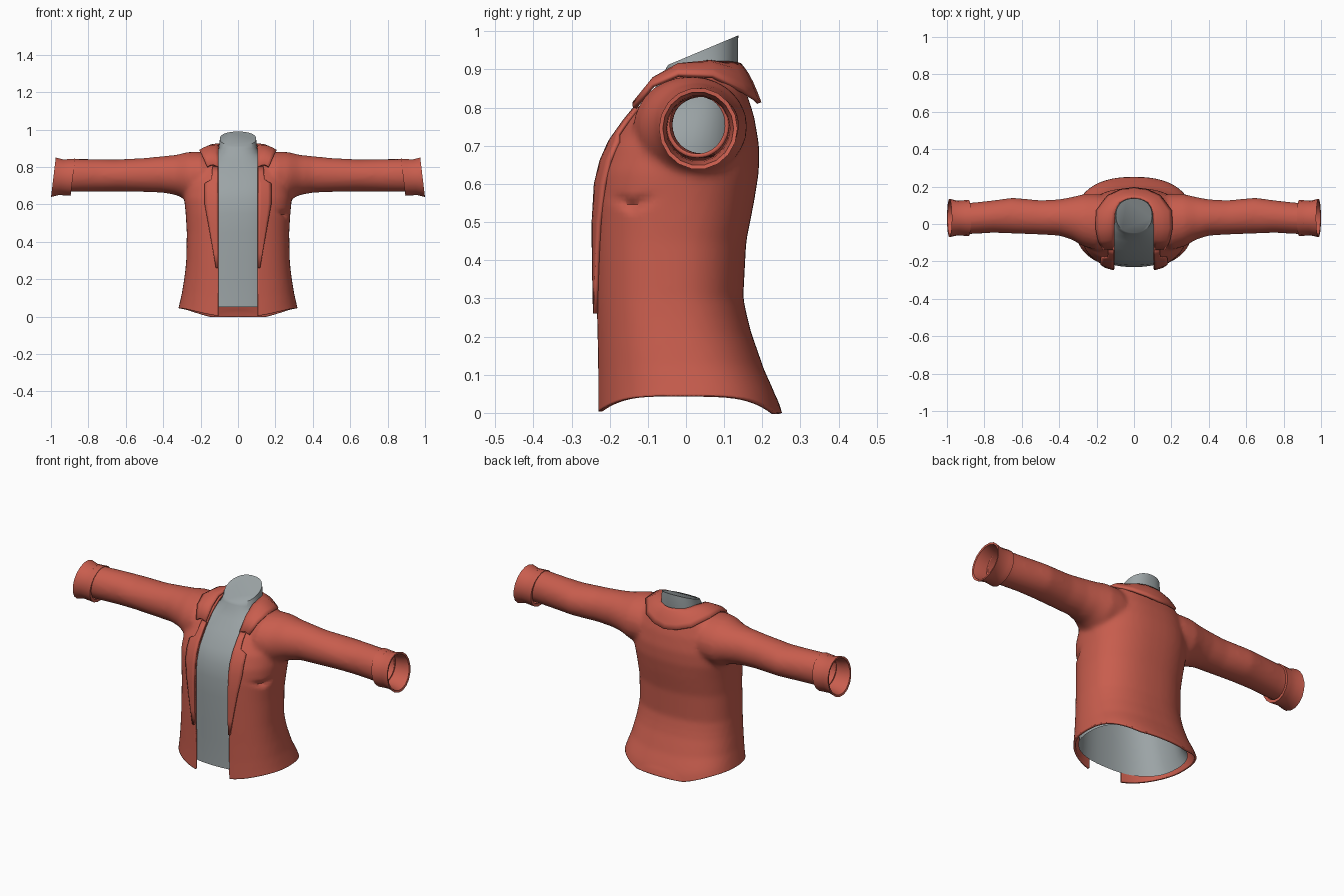
import bpy, bmesh, math
from mathutils import Vector
from mathutils.bvhtree import BVHTree

cube = bpy.data.objects.get("Cube")
if cube:
    bpy.data.objects.remove(cube)


def material(name, rgb):
    m = bpy.data.materials.new(name)
    m.use_nodes = True
    m.diffuse_color = (*rgb, 1)
    m.node_tree.nodes["Principled BSDF"].inputs["Base Color"].default_value = (*rgb, 1)
    return m


RED = material("jacket red", (0.58, 0.11, 0.075))
GREY = material("shirt grey", (0.33, 0.37, 0.38))


def make(name, bm, mat, thickness=0, offset=-1, angle=40):
    bmesh.ops.recalc_face_normals(bm, faces=bm.faces)
    me = bpy.data.meshes.new(name)
    bm.to_mesh(me)
    bm.free()
    ob = bpy.data.objects.new(name, me)
    bpy.context.collection.objects.link(ob)
    me.materials.append(mat)
    if thickness:
        s = ob.modifiers.new("thickness", 'SOLIDIFY')
        s.thickness, s.offset = thickness, offset
    bpy.ops.object.select_all(action='DESELECT')
    bpy.context.view_layer.objects.active = ob
    ob.select_set(True)
    bpy.ops.object.shade_smooth_by_angle(angle=math.radians(angle))
    return ob


def loft(bm, rings, closed=True, caps=(False, False)):
    rows = [[bm.verts.new(p) for p in r] for r in rings]
    n = len(rows[0])
    for a, b in zip(rows, rows[1:]):
        for i in range(n if closed else n - 1):
            j = (i + 1) % n
            bm.faces.new((a[i], a[j], b[j], b[i]))
    for row, cap in zip((rows[0], rows[-1]), caps):
        if cap:
            bm.faces.new(row)


def body_ring(z, half_width, front, back, power=2.4, n=48):
    pts = []
    for i in range(n):
        t = 2 * math.pi * i / n
        c, s = math.cos(t), math.sin(t)
        x = math.copysign(abs(c) ** (2 / power), c) * half_width
        y = math.copysign(abs(s) ** (2 / power), s) * (back - front) / 2
        pts.append(Vector((x, y + (front + back) / 2, z)))
    return pts


def sleeve_ring(side, x, yc, zc, ry, rz, n=28):
    return [Vector((side * x, yc + ry * math.cos(2 * math.pi * i / n),
                    zc + rz * math.sin(2 * math.pi * i / n))) for i in range(n)]


# Torso sections: height, half width, front, back
TORSO = [(-.06, .33, -.237, .27), (.03, .313, -.238, .243), (.1, .3, -.238, .205),
         (.2, .287, -.24, .172), (.3, .277, -.243, .15), (.45, .274, -.246, .158),
         (.55, .28, -.246, .178), (.63, .288, -.236, .191), (.7, .282, -.21, .192),
         (.78, .26, -.153, .178), (.84, .23, -.1, .158), (.89, .16, -.04, .143),
         (.912, .1, -.01, .13)]
# Sleeve sections: x, centre y, centre z, radius y, radius z
SLEEVE = [(.12, .02, .74, .13, .11), (.2, .01, .75, .15, .133), (.27, .02, .75, .14, .13),
          (.33, .03, .757, .115, .108), (.4, .035, .76, .097, .098), (.5, .035, .757, .092, .091),
          (.65, .045, .754, .096, .086), (.75, .04, .755, .087, .087), (.87, .03, .755, .084, .088),
          (.95, .03, .755, .084, .088)]

# Jacket: torso and sleeves fused into one skin, then opened at front, hem and wrists
bm = bmesh.new()
loft(bm, [body_ring(*r) for r in TORSO], caps=(True, True))
for side in (-1, 1):
    loft(bm, [sleeve_ring(side, *r) for r in SLEEVE], caps=(True, True))
solid = make("jacket_solid", bm, RED)
fuse = solid.modifiers.new("fuse", 'REMESH')
fuse.mode, fuse.voxel_size = 'VOXEL', 0.012
relax = solid.modifiers.new("relax", 'SMOOTH')
relax.factor, relax.iterations = 0.5, 8
depsgraph = bpy.context.evaluated_depsgraph_get()
bm = bmesh.new()
bm.from_mesh(solid.evaluated_get(depsgraph).to_mesh())
bpy.data.objects.remove(solid)
surface = BVHTree.FromBMesh(bm)

OPEN = 0.106
for co, no, clear in (((0, 0, 0), (0, 0, -1), True), ((.91, 0, 0), (1, 0, 0), True),
                      ((-.91, 0, 0), (-1, 0, 0), True), ((OPEN, 0, 0), (1, 0, 0), False),
                      ((-OPEN, 0, 0), (1, 0, 0), False)):
    bmesh.ops.bisect_plane(bm, geom=bm.verts[:] + bm.edges[:] + bm.faces[:],
                           plane_co=co, plane_no=no, clear_outer=clear)
gap = [f for f in bm.faces if abs(f.calc_center_median().x) < OPEN
       and f.calc_center_median().y < .09]
bmesh.ops.delete(bm, geom=gap, context='FACES')
for v in bm.verts:
    x, y, z = v.co
    if z < .25:  # hem rises at the sides
        lift = .045 * (1 - min(1, abs(y) / .235) ** 4)
        v.co.z += lift * (1 - z / .25)
    if x > .15 and y < 0:  # small pinched fold on the left side
        d = ((y + .14) / .04) ** 2 + ((z - .545 - .3 * abs(y + .14)) / .014) ** 2
        v.co.x -= .02 * math.exp(-d)
make("jacket", bm, RED, .011, angle=50)

# Lapels laid on the jacket front: height, outer edge
LAPEL = [(.26, .117), (.34, .13), (.42, .144), (.5, .158), (.6, .176), (.66, .177),
         (.71, .176), (.73, .142), (.765, .137), (.8, .136)]
for side, label in ((1, "left"), (-1, "right")):
    bm = bmesh.new()
    rows = []
    for z, outer in LAPEL:
        row = []
        for k in range(5):
            x = side * (OPEN + (outer - OPEN) * k / 4)
            hit = surface.ray_cast(Vector((x, -1, z)), Vector((0, 1, 0)))[0]
            row.append(Vector((x, hit.y - .005, z)))
        rows.append(row)
    loft(bm, rows, closed=False)
    make(label + "_lapel", bm, RED, .012, 0)

# Turned-down collar: inner edge and outer edge, from the front round to the back
COLLAR = [((.107, -.135, .8), (.165, -.135, .8)), ((.106, -.08, .868), (.19, -.088, .858)),
          ((.105, -.02, .908), (.204, -.02, .886)), ((.1, .06, .919), (.2, .07, .882)),
          ((.075, .115, .916), (.14, .15, .842)), ((.035, .135, .914), (.07, .182, .822)),
          ((0, .14, .912), (0, .192, .812))]
half = []
for inner, outer in COLLAR:
    a, b = Vector(inner), Vector(outer)
    row = []
    for k in range(6):
        p = a.lerp(b, k / 5)
        p.z += .012 * math.sin(math.pi * k / 5)
        hit = surface.ray_cast(Vector((p.x, p.y, 2)), Vector((0, 0, -1)))[0]
        if hit:
            p.z = max(p.z, hit.z + .008)
        row.append(p)
    half.append(row)
other = [[Vector((-p.x, p.y, p.z)) for p in row] for row in reversed(half[:-1])]
bm = bmesh.new()
loft(bm, half + other, closed=False)
make("collar", bm, RED, .012, 0, 60)

# Flared cuffs: a closed profile swept round each wrist (x, radius scale)
CUFF = [(.885, .8), (.883, .96), (.91, .94), (.945, .92), (.987, 1.02), (.985, .92), (.94, .83), (.885, .8)]
for side, label in ((1, "left"), (-1, "right")):
    bm = bmesh.new()
    rings = []
    for x, s in CUFF:
        ring = sleeve_ring(side, x, .032, .745, .101 * s, .105 * s, 18)
        for p in ring:
            p.x -= side * .12 * (p.z - .745)
        rings.append(ring)
    loft(bm, rings)
    bmesh.ops.remove_doubles(bm, verts=bm.verts, dist=1e-5)
    make(label + "_cuff", bm, RED, angle=50)

# Shirt: inset torso tube rising to a slanted, closed neck
rings = [body_ring(max(z, .05), w - .03, f + .016, b - .035) for z, w, f, b in TORSO[1:10]]
rings += [body_ring(*r) for r in ((.835, .16, -.093, .125), (.875, .112, -.064, .13), (.9, .102, -.054, .136))]
neck = body_ring(.95, .097, -.047, .137, 2.2)
for p in neck:
    p.z = .912 + (p.y + .047) * .42
rings.append(neck)
bm = bmesh.new()
loft(bm, rings, caps=(False, True))
make("shirt", bm, GREY, angle=50)
